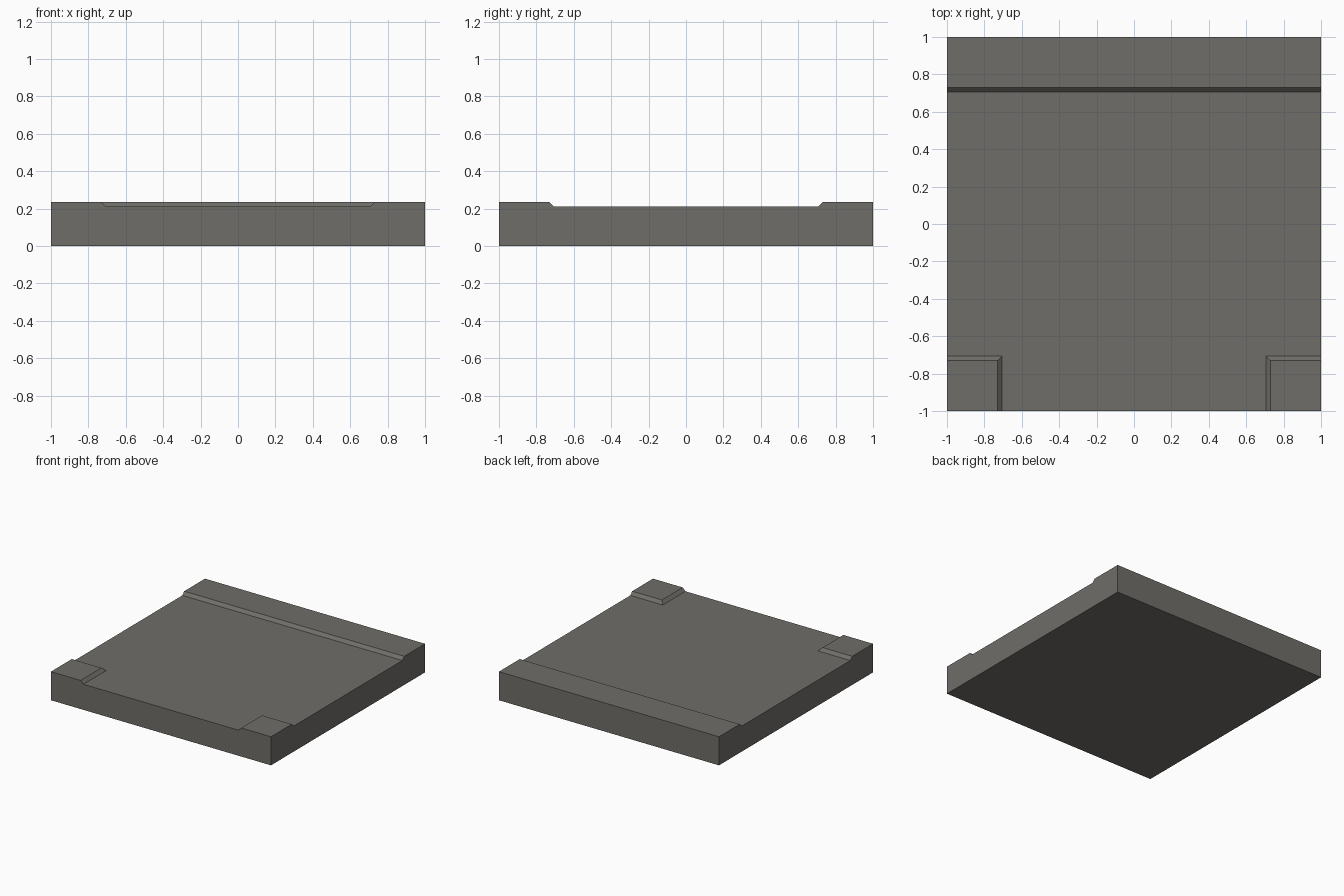
import bpy, bmesh

if "Cube" in bpy.data.objects:
    bpy.data.objects.remove(bpy.data.objects["Cube"])

ROAD, KERB = 0.21, 0.235      # heights of road and raised kerb
IN, OUT = 0.705, 0.73         # foot and top of the kerb slope

grey = bpy.data.materials.new("asphalt_grey")
grey.diffuse_color = (0.16, 0.155, 0.14, 1)
grey.use_nodes = True
grey.node_tree.nodes["Principled BSDF"].inputs["Base Color"].default_value = grey.diffuse_color


def block(name, xs, ys, is_kerb):
    """Closed block whose top is a small height grid; is_kerb picks raised points."""
    bm = bmesh.new()
    grid = [[bm.verts.new((x, y, KERB if is_kerb(x, y) else ROAD)) for x in xs] for y in ys]
    for j in range(len(ys) - 1):
        for i in range(len(xs) - 1):
            a, b = grid[j][i], grid[j][i + 1]
            c, d = grid[j + 1][i + 1], grid[j + 1][i]
            raised = [v for v in (a, b, c, d) if v.co.z > ROAD + 0.001]
            if len(raised) == 1:
                # mitred kerb corner: split through the raised point
                q = [a, b, c, d]
                k = q.index(raised[0])
                q = q[k:] + q[:k]
                bm.faces.new(q[:3])
                bm.faces.new((q[0], q[2], q[3]))
            else:
                bm.faces.new((a, b, c, d))
    # walls and flat underside
    res = bmesh.ops.extrude_face_region(bm, geom=bm.faces[:], use_keep_orig=True)
    for v in res["geom"]:
        if isinstance(v, bmesh.types.BMVert):
            v.co.z = 0
    bmesh.ops.recalc_face_normals(bm, faces=bm.faces[:])
    bmesh.ops.dissolve_limit(bm, angle_limit=0.01, verts=bm.verts[:], edges=bm.edges[:])
    mesh = bpy.data.meshes.new(name)
    bm.to_mesh(mesh)
    bm.free()
    mesh.materials.append(grey)
    bpy.context.collection.objects.link(bpy.data.objects.new(name, mesh))


# straight half with a full-width kerb along the back
block("rear_road_half", [-1, 1], [0, IN, OUT, 1], lambda x, y: y >= OUT)

# two front quarters, each with a kerb corner
corner = lambda x, y: abs(x) >= OUT and y <= -OUT
block("front_right_quarter", [0, IN, OUT, 1], [-1, -OUT, -IN, 0], corner)
block("front_left_quarter", [-1, -OUT, -IN, 0], [-1, -OUT, -IN, 0], corner)
